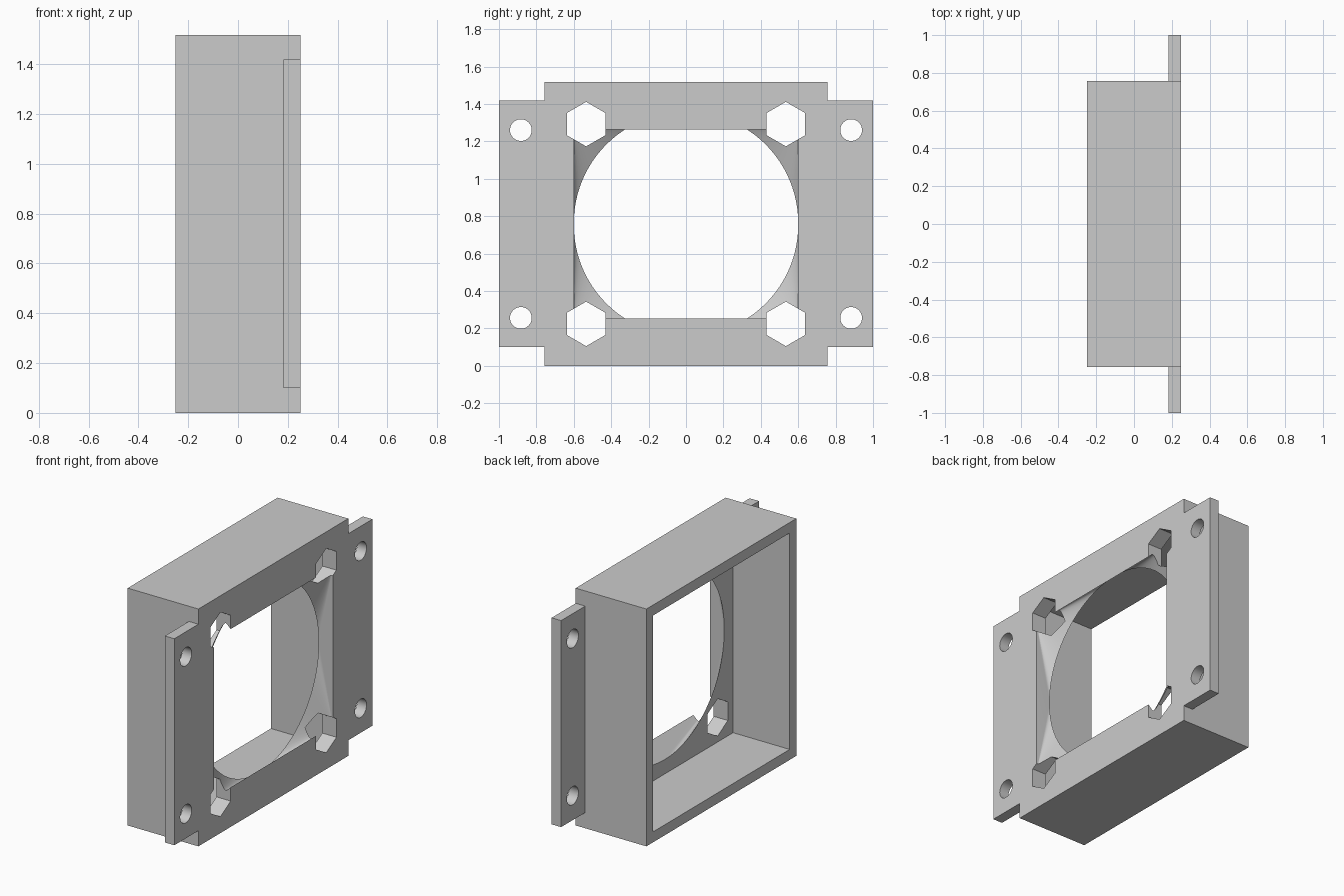
import bpy, bmesh, math
from mathutils import Matrix

cube = bpy.data.objects.get("Cube")
if cube:
    bpy.data.objects.remove(cube, do_unlink=True)

HALF, HEIGHT = 0.757, 1.517      # frame half width and height
MID = HEIGHT / 2
FACE, FLOOR, WALL = 0.25, 0.15, 0.067
EPS = 0.001

grey = bpy.data.materials.new("light grey plastic")
grey.use_nodes = True
color = (0.6, 0.6, 0.6, 1)
grey.diffuse_color = color
grey.node_tree.nodes["Principled BSDF"].inputs["Base Color"].default_value = color


def make(name, bm):
    bmesh.ops.recalc_face_normals(bm, faces=bm.faces)
    mesh = bpy.data.meshes.new(name)
    bm.to_mesh(mesh)
    bm.free()
    mesh.materials.append(grey)
    obj = bpy.data.objects.new(name, mesh)
    bpy.context.collection.objects.link(obj)
    return obj


def box(name, x0, x1, y0, y1, z0, z1):
    bm = bmesh.new()
    bmesh.ops.create_cube(bm, size=1)
    for v in bm.verts:
        v.co = (x0 if v.co.x < 0 else x1, y0 if v.co.y < 0 else y1, z0 if v.co.z < 0 else z1)
    return make(name, bm)


def prism(name, sides, radius, y, z):
    """Cutter running along x; with six sides a corner points up."""
    bm = bmesh.new()
    bmesh.ops.create_cone(bm, cap_ends=True, segments=sides, radius1=radius, radius2=radius, depth=0.4)
    turned = Matrix.Rotation(math.pi / 2, 4, 'Y')
    bmesh.ops.transform(bm, matrix=turned, verts=bm.verts)
    # Put the first corner straight up
    first = max(bm.verts, key=lambda v: v.co.z).co
    spin = math.atan2(first.y, first.z)
    bmesh.ops.rotate(bm, verts=bm.verts, matrix=Matrix.Rotation(spin, 3, 'X'))
    bmesh.ops.translate(bm, verts=bm.verts, vec=(0.25, y, z))
    return make(name, bm)


def funnel(name, half_y, half_z, radius, steps=96):
    """Hull from a rectangle on the face to a circle on the cavity floor."""
    bm = bmesh.new()
    for sy in (-1, 1):
        for sz in (-1, 1):
            bm.verts.new((FACE + EPS, sy * half_y, MID + sz * half_z))
    for i in range(steps):
        a = math.tau * i / steps
        bm.verts.new((FLOOR - EPS, radius * math.cos(a), MID + radius * math.sin(a)))
    bmesh.ops.convex_hull(bm, input=bm.verts)
    return make(name, bm)


# Frame block with its two mounting ears
body = box("fan_mount_frame", -FACE, FACE, -HALF, HALF, 0, HEIGHT)
added = [box("mounting_ear", FACE - WALL, FACE, min(s * 0.72, s), max(s * 0.72, s), 0.1, 1.42)
         for s in (-1, 1)]

# Cavity, airflow opening, nut pockets and screw holes
inner = HALF - WALL
cuts = [box("cavity", -0.4, FLOOR, -inner, inner, WALL, HEIGHT - WALL),
        funnel("airflow_opening", 0.6, 0.505, 0.6)]
for sy in (-1, 1):
    for sz in (-1, 1):
        cuts.append(prism("nut_pocket", 6, 0.119, sy * 0.534, MID + sz * 0.534))
        cuts.append(prism("screw_hole", 48, 0.058, sy * 0.883, MID + sz * 0.502))

for helper, operation in [(o, 'UNION') for o in added] + [(o, 'DIFFERENCE') for o in cuts]:
    helper.hide_render = True
    mod = body.modifiers.new(helper.name, 'BOOLEAN')
    mod.operation = operation
    mod.solver = 'EXACT'
    mod.object = helper

# Bake the booleans and drop the helpers
bpy.context.view_layer.update()
graph = bpy.context.evaluated_depsgraph_get()
baked = bpy.data.meshes.new_from_object(body.evaluated_get(graph))
body.modifiers.clear()
body.data = baked
for helper in added + cuts:
    bpy.data.objects.remove(helper, do_unlink=True)

# Merge coplanar seams
bm = bmesh.new()
bm.from_mesh(baked)
bmesh.ops.remove_doubles(bm, verts=bm.verts, dist=0.0001)
bmesh.ops.dissolve_limit(bm, angle_limit=math.radians(0.1), verts=bm.verts, edges=bm.edges)
bm.to_mesh(baked)
bm.free()
baked.materials.clear()
baked.materials.append(grey)

bpy.ops.object.select_all(action='DESELECT')
body.select_set(True)
bpy.context.view_layer.objects.active = body
bpy.ops.object.shade_smooth_by_angle(angle=math.radians(20))
